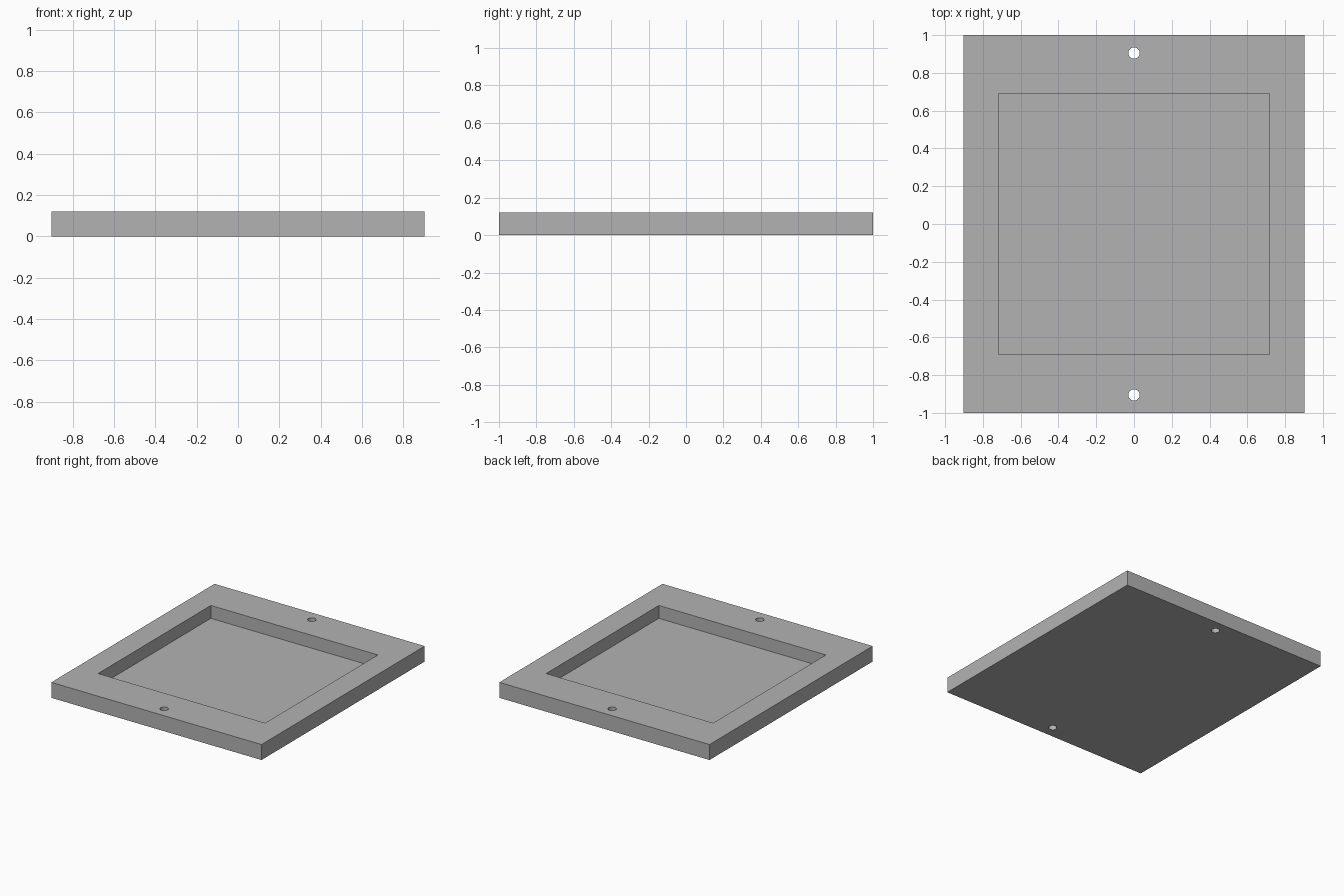
import bpy

if "Cube" in bpy.data.objects:
    bpy.data.objects.remove(bpy.data.objects["Cube"], do_unlink=True)

WIDTH, LENGTH, HEIGHT = 1.804, 2.0, 0.12
POCKET_X, POCKET_Y, FLOOR = 1.434, 1.382, 0.02
HOLE_Y, HOLE_R = 0.905, 0.03

grey = bpy.data.materials.new("plain grey")
grey.use_nodes = True
colour = (0.45, 0.45, 0.45, 1)
grey.diffuse_color = colour
grey.node_tree.nodes["Principled BSDF"].inputs["Base Color"].default_value = colour


def box(name, x, y, bottom, top):
    bpy.ops.mesh.primitive_cube_add(size=1, location=(0, 0, (bottom + top) / 2))
    obj = bpy.context.object
    obj.name = name
    obj.scale = (x, y, top - bottom)
    bpy.ops.object.transform_apply(location=True, rotation=False, scale=True)
    obj.data.materials.append(grey)
    return obj


def cut(target, cutter):
    cutter.hide_render = True
    mod = target.modifiers.new(cutter.name, "BOOLEAN")
    mod.operation = "DIFFERENCE"
    mod.solver = "EXACT"
    mod.object = cutter
    bpy.context.view_layer.objects.active = target
    bpy.ops.object.modifier_apply(modifier=mod.name)
    bpy.data.objects.remove(cutter, do_unlink=True)


# Flat tray with a rectangular pocket
tray = box("tray", WIDTH, LENGTH, 0, HEIGHT)
cut(tray, box("pocket_cutter", POCKET_X, POCKET_Y, FLOOR, HEIGHT * 2))

# Through holes in the front and back rims
for side in (-1, 1):
    bpy.ops.mesh.primitive_cylinder_add(
        vertices=32, radius=HOLE_R, depth=1, location=(0, side * HOLE_Y, 0))
    drill = bpy.context.object
    drill.name = "hole_cutter"
    drill.data.materials.append(grey)
    cut(tray, drill)

# Smooth hole walls, sharp edges elsewhere
bpy.ops.object.select_all(action="DESELECT")
tray.select_set(True)
bpy.context.view_layer.objects.active = tray
bpy.ops.object.shade_smooth_by_angle()
